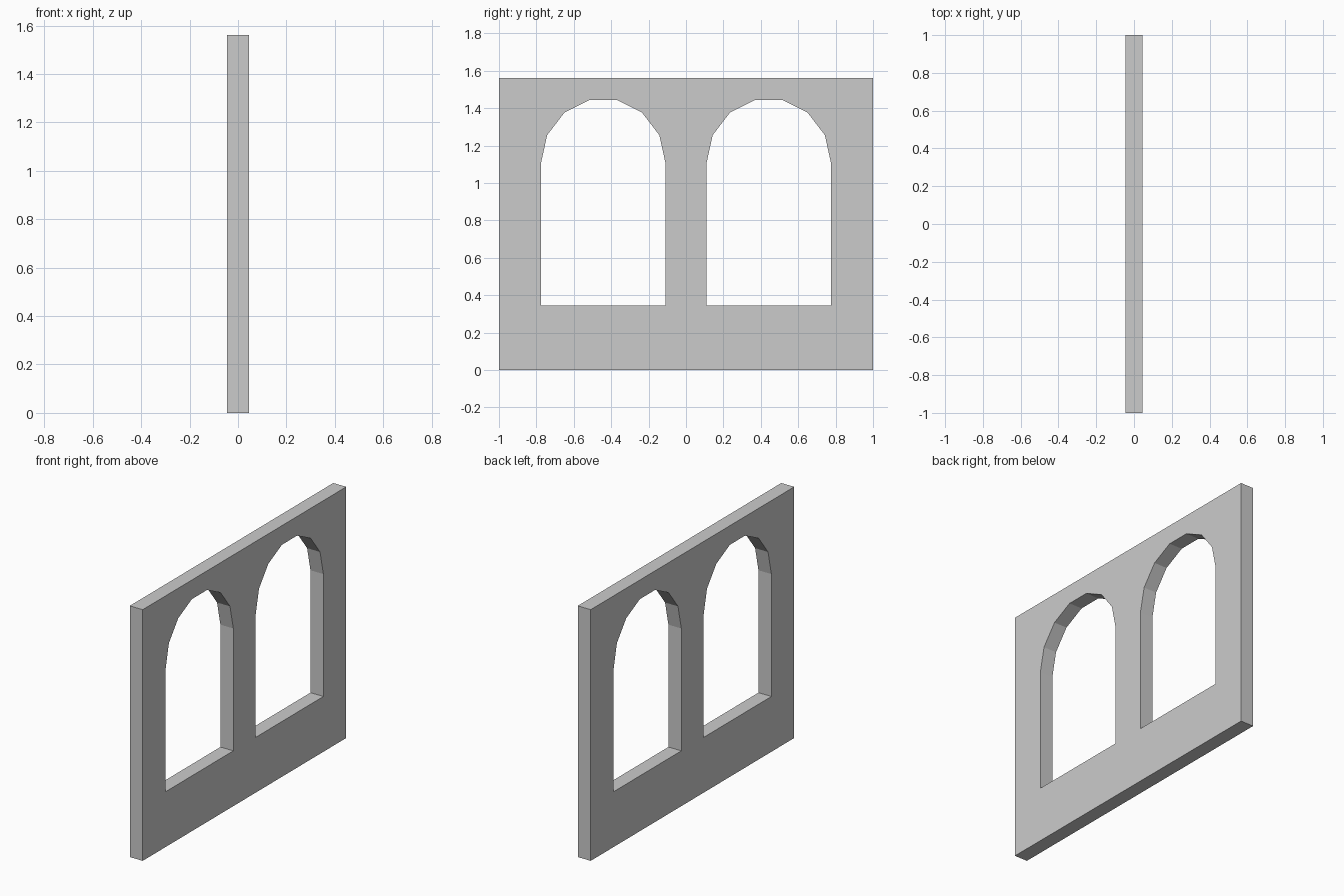
import bpy, bmesh, math
from mathutils import Vector

if "Cube" in bpy.data.objects:
    bpy.data.objects.remove(bpy.data.objects["Cube"])

HALF_T, HEIGHT = 0.0445, 1.562
MID_Y, RAD_Y, RAD_Z = 0.4425, 0.333, 0.338
SILL, SPRING, SIDES = 0.344, 1.105, 7


def arch_outline(side):
    # Flat sill, straight jambs and a seven-sided arch
    pts = [(MID_Y - RAD_Y, SILL), (MID_Y + RAD_Y, SILL)]
    for i in range(SIDES + 1):
        a = math.pi * i / SIDES
        pts.append((MID_Y + RAD_Y * math.cos(a), SPRING + RAD_Z / math.sin(3 * math.pi / SIDES) * math.sin(a)))
    return [(side * y, z) for y, z in pts]


def add_loop(bm, pts):
    vs = [bm.verts.new((-HALF_T, y, z)) for y, z in pts]
    return [bm.edges.new((vs[i - 1], vs[i])) for i in range(len(vs))]


# Wall face with two arched openings, extruded to thickness
bm = bmesh.new()
edges = add_loop(bm, [(-1, 0), (1, 0), (1, HEIGHT), (-1, HEIGHT)])
for side in (-1, 1):
    edges += add_loop(bm, arch_outline(side))
bmesh.ops.triangle_fill(bm, edges=edges, use_beauty=True, normal=Vector((1, 0, 0)))
res = bmesh.ops.extrude_face_region(bm, geom=bm.faces[:], use_keep_orig=True)
moved = [g for g in res["geom"] if isinstance(g, bmesh.types.BMVert)]
bmesh.ops.translate(bm, verts=moved, vec=(2 * HALF_T, 0, 0))
bmesh.ops.recalc_face_normals(bm, faces=bm.faces[:])

mesh = bpy.data.meshes.new("arched_window_wall")
bm.to_mesh(mesh)
bm.free()
wall = bpy.data.objects.new("arched_window_wall", mesh)
bpy.context.collection.objects.link(wall)
